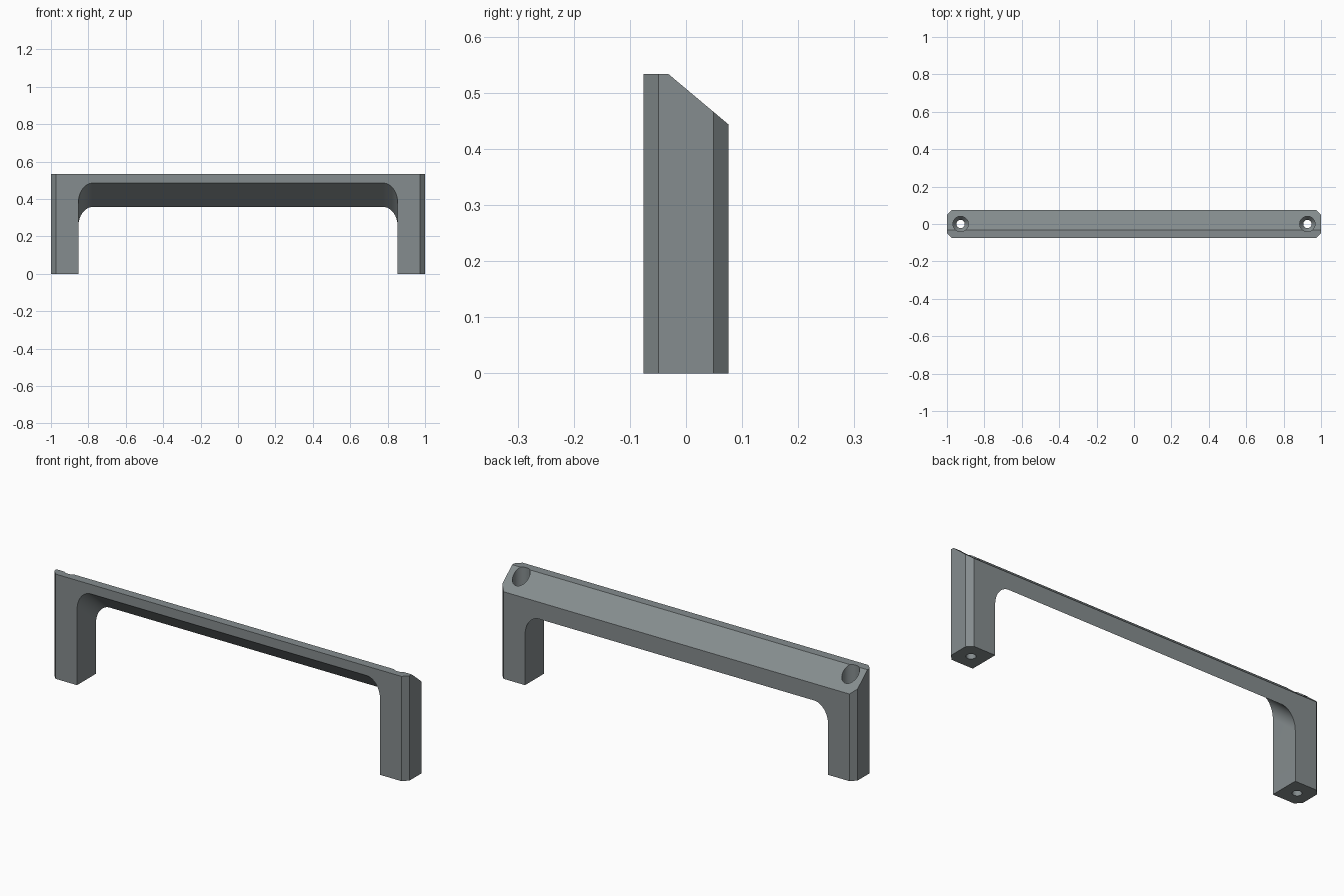
import bpy, bmesh, math
from mathutils import Vector

if "Cube" in bpy.data.objects:
    bpy.data.objects.remove(bpy.data.objects["Cube"])

SLOPE = math.tan(math.radians(40))   # fall of the slanted top toward the back
HALF_D, CHAMFER = 0.076, 0.027
TOP = 0.533
LEG_X = 0.853                        # inner face of each leg
HOLE_X = 0.927

metal = bpy.data.materials.new("slate grey")
metal.diffuse_color = (0.235, 0.265, 0.272, 1)
metal.use_nodes = True
metal.node_tree.nodes["Principled BSDF"].inputs["Base Color"].default_value = metal.diffuse_color


def new_object(name, bm):
    bmesh.ops.recalc_face_normals(bm, faces=bm.faces)
    mesh = bpy.data.meshes.new(name)
    bm.to_mesh(mesh)
    bm.free()
    mesh.materials.append(metal)
    obj = bpy.data.objects.new(name, mesh)
    bpy.context.collection.objects.link(obj)
    return obj


def prism(name, points, direction, cut=None):
    bm = bmesh.new()
    face = bm.faces.new([bm.verts.new(p) for p in points])
    ext = bmesh.ops.extrude_face_region(bm, geom=[face])
    moved = [g for g in ext["geom"] if isinstance(g, bmesh.types.BMVert)]
    bmesh.ops.translate(bm, verts=moved, vec=direction)
    if cut:
        res = bmesh.ops.bisect_plane(bm, geom=bm.verts[:] + bm.edges[:] + bm.faces[:],
                                     plane_co=cut[0], plane_no=cut[1], clear_outer=True)
        edges = [g for g in res["geom_cut"] if isinstance(g, bmesh.types.BMEdge)]
        bmesh.ops.contextual_create(bm, geom=edges)
    return new_object(name, bm)


def lathe(name, profile, x, sides=48):
    # closed solid of revolution about a vertical axis
    bm = bmesh.new()
    rings = []
    for r, z in profile:
        rings.append([bm.verts.new((x + r * math.cos(a), r * math.sin(a), z))
                      for a in (2 * math.pi * i / sides for i in range(sides))])
    for lo, hi in zip(rings, rings[1:]):
        for i in range(sides):
            j = (i + 1) % sides
            bm.faces.new((lo[i], lo[j], hi[j], hi[i]))
    bm.faces.new(rings[0])
    bm.faces.new(rings[-1])
    return new_object(name, bm)


# handle block: chamfered footprint, slanted top
cx, cy = 1 - CHAMFER, HALF_D - CHAMFER
outline = [(1, -cy, 0), (1, cy, 0), (cx, HALF_D, 0), (-cx, HALF_D, 0),
           (-1, cy, 0), (-1, -cy, 0), (-cx, -HALF_D, 0), (cx, -HALF_D, 0)]
handle = prism("handle", outline, Vector((0, 0, TOP)),
               cut=(Vector((0, -0.031, TOP)), Vector((0, SLOPE, 1))))

# grip opening: rounded arch swept along the slope
RX = 0.078
RZ = RX / math.cos(math.radians(40))
y0 = -0.2
ztop = 0.485 + SLOPE * (-HALF_D - y0)
arch = [(LEG_X, y0, -1)]
for side in (1, -1):
    arc = [math.pi / 2 * i / 16 for i in range(17)]
    for a in (arc if side == 1 else arc[::-1]):
        arch.append((side * (LEG_X - RX + RX * math.cos(a)), y0,
                     ztop - RZ + RZ * math.sin(a)))
arch.append((-LEG_X, y0, -1))
cutters = [prism("grip_cutter", arch, Vector((0, 0.4, -0.4 * SLOPE)))]

# screw holes: narrow bore widening to a head recess
for x in (-HOLE_X, HOLE_X):
    cutters.append(lathe("screw_cutter",
                         [(0.022, -0.1), (0.022, 0.385), (0.041, 0.41), (0.041, 0.8)], x))

for cutter in cutters:
    cutter.hide_render = True
    mod = handle.modifiers.new("cut", "BOOLEAN")
    mod.operation, mod.solver, mod.object = "DIFFERENCE", "EXACT", cutter

# bake the cuts and drop the helpers
bpy.context.view_layer.update()
baked = bpy.data.meshes.new_from_object(
    handle.evaluated_get(bpy.context.evaluated_depsgraph_get()))
handle.modifiers.clear()
handle.data = baked
for cutter in cutters:
    bpy.data.objects.remove(cutter)

bpy.context.view_layer.objects.active = handle
handle.select_set(True)
bpy.ops.object.shade_smooth_by_angle(angle=math.radians(25))
